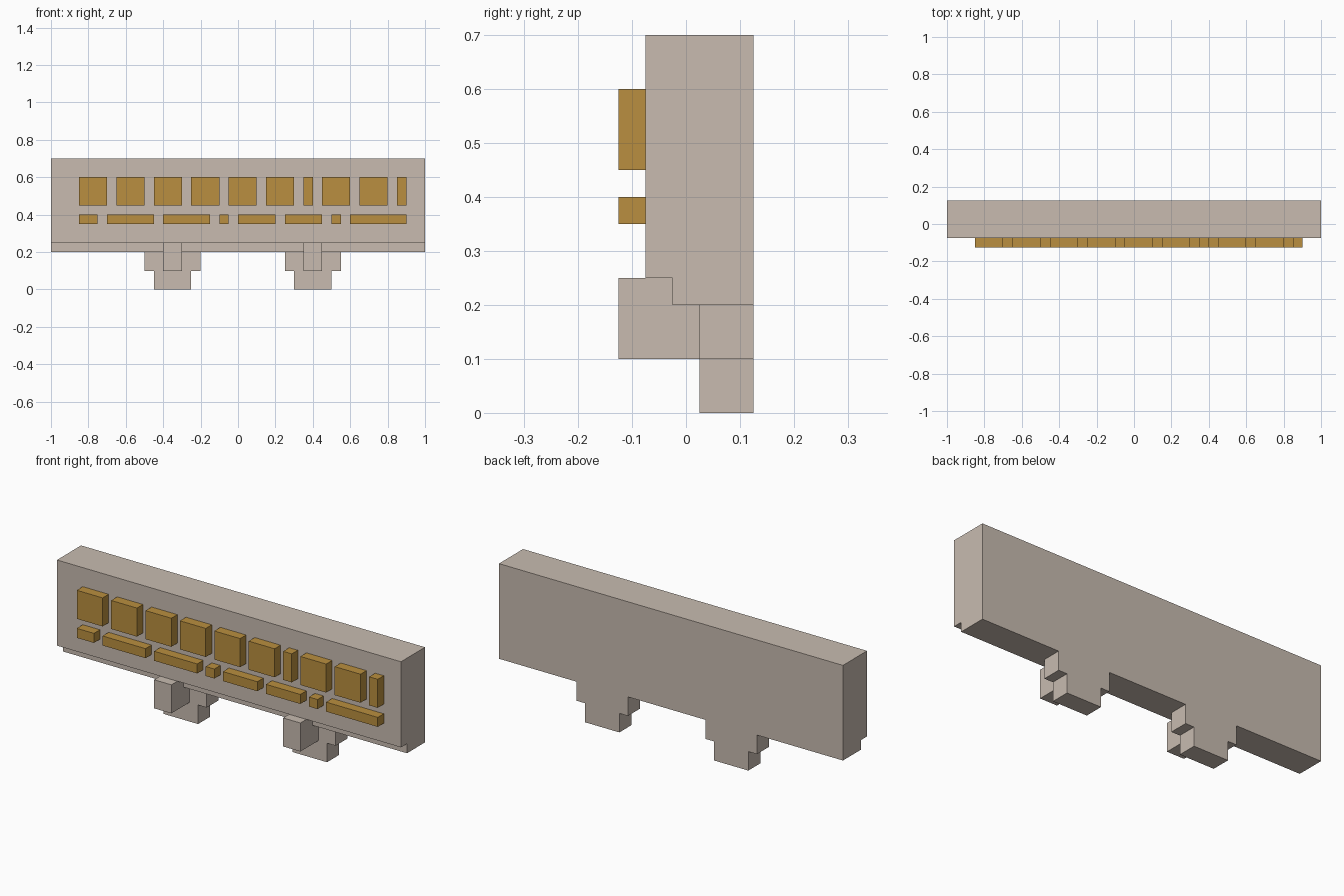
import bpy, bmesh

if "Cube" in bpy.data.objects:
    bpy.data.objects.remove(bpy.data.objects["Cube"])


def make_material(name, rgb):
    m = bpy.data.materials.new(name)
    m.diffuse_color = (*rgb, 1.0)
    m.use_nodes = True
    m.node_tree.nodes["Principled BSDF"].inputs["Base Color"].default_value = m.diffuse_color
    return m


stone = make_material("warm grey", (0.58, 0.50, 0.435))
gold = make_material("gold", (0.49, 0.275, 0.05))


def extrude_profile(name, points, direction, mat):
    """Extrude a closed outline of 3D points along a direction."""
    bm = bmesh.new()
    face = bm.faces.new([bm.verts.new(p) for p in points])
    new = bmesh.ops.extrude_face_region(bm, geom=[face])["geom"]
    bmesh.ops.translate(bm, vec=direction,
                        verts=[v for v in new if isinstance(v, bmesh.types.BMVert)])
    bmesh.ops.recalc_face_normals(bm, faces=bm.faces)
    mesh = bpy.data.meshes.new(name)
    bm.to_mesh(mesh)
    bm.free()
    mesh.materials.append(mat)
    obj = bpy.data.objects.new(name, mesh)
    bpy.context.collection.objects.link(obj)
    return obj


def extrude_side(name, x0, x1, yz, mat):
    return extrude_profile(name, [(x0, y, z) for y, z in yz], (x1 - x0, 0, 0), mat)


# Main slab with a step along its lower front edge
extrude_side("sign_board", -1, 1,
             [(-0.075, 0.25), (-0.025, 0.25), (-0.025, 0.2),
              (0.125, 0.2), (0.125, 0.7), (-0.075, 0.7)], stone)

# Two stepped feet, each with a front bracket hooked into the step
for side, cx in (("left", -0.35), ("right", 0.4)):
    outline = [(-0.1, 0), (0.1, 0), (0.1, 0.1), (0.15, 0.1),
               (0.15, 0.2), (-0.15, 0.2), (-0.15, 0.1), (-0.1, 0.1)]
    extrude_profile(side + "_foot", [(cx + x, 0.025, z) for x, z in outline],
                    (0, 0.1, 0), stone)
    extrude_side(side + "_bracket", cx - 0.05, cx + 0.05,
                 [(-0.125, 0.1), (0.025, 0.1), (0.025, 0.2),
                  (-0.025, 0.2), (-0.025, 0.25), (-0.125, 0.25)], stone)

# Raised gold blocks: widths laid left to right with equal gaps
rows = (
    ("upper_block", 0.45, 0.60, (0.15,) * 6 + (0.05, 0.15, 0.15, 0.05)),
    ("lower_block", 0.35, 0.40, (0.10, 0.25, 0.25, 0.05, 0.20, 0.20, 0.05, 0.30)),
)
for name, z0, z1, widths in rows:
    x = -0.85
    for i, w in enumerate(widths, 1):
        extrude_side(f"{name}_{i}", x, x + w,
                     [(-0.125, z0), (-0.075, z0), (-0.075, z1), (-0.125, z1)], gold)
        x += w + 0.05
